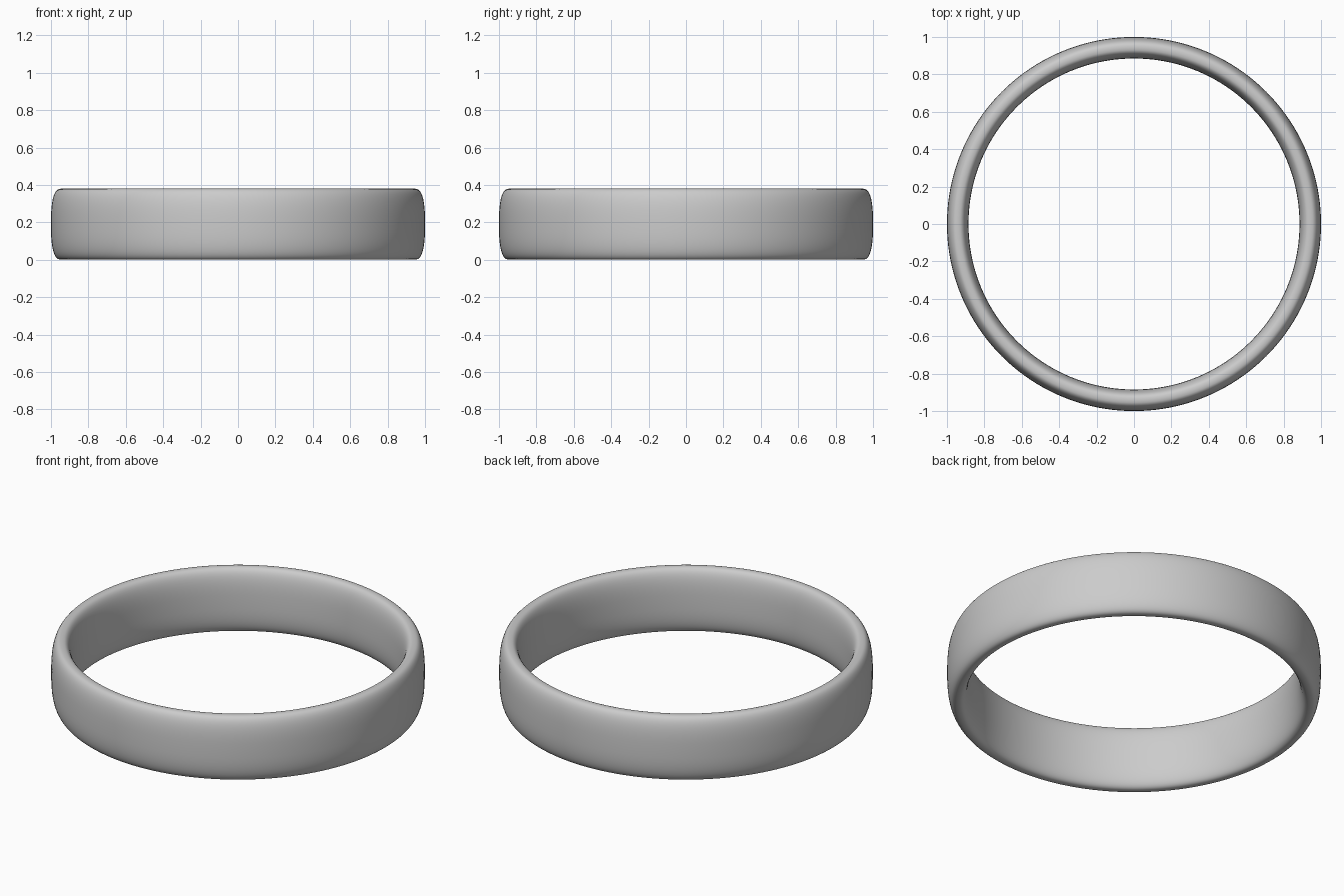
import bpy, bmesh, math

if "Cube" in bpy.data.objects:
    bpy.data.objects.remove(bpy.data.objects["Cube"])

# Ring band: rounded, slightly domed cross-section swept round the z axis
R_MID, HALF_W, HALF_H = 0.9425, 0.0575, 0.19
POWER = 2 / 2.7          # superellipse roundness
SECTION, STEPS = 48, 160


def spow(v):
    return math.copysign(abs(v) ** POWER, v)


bm = bmesh.new()
rings = []
for i in range(STEPS):
    a = 2 * math.pi * i / STEPS
    ring = []
    for j in range(SECTION):
        t = 2 * math.pi * j / SECTION
        r = R_MID + HALF_W * spow(math.cos(t))
        z = HALF_H + HALF_H * spow(math.sin(t))
        ring.append(bm.verts.new((r * math.cos(a), r * math.sin(a), z)))
    rings.append(ring)

for i in range(STEPS):
    p, q = rings[i], rings[(i + 1) % STEPS]
    for j in range(SECTION):
        k = (j + 1) % SECTION
        bm.faces.new((p[j], q[j], q[k], p[k])).smooth = True

bmesh.ops.recalc_face_normals(bm, faces=bm.faces)
mesh = bpy.data.meshes.new("ring_band")
bm.to_mesh(mesh)
bm.free()
band = bpy.data.objects.new("ring_band", mesh)
bpy.context.collection.objects.link(band)
